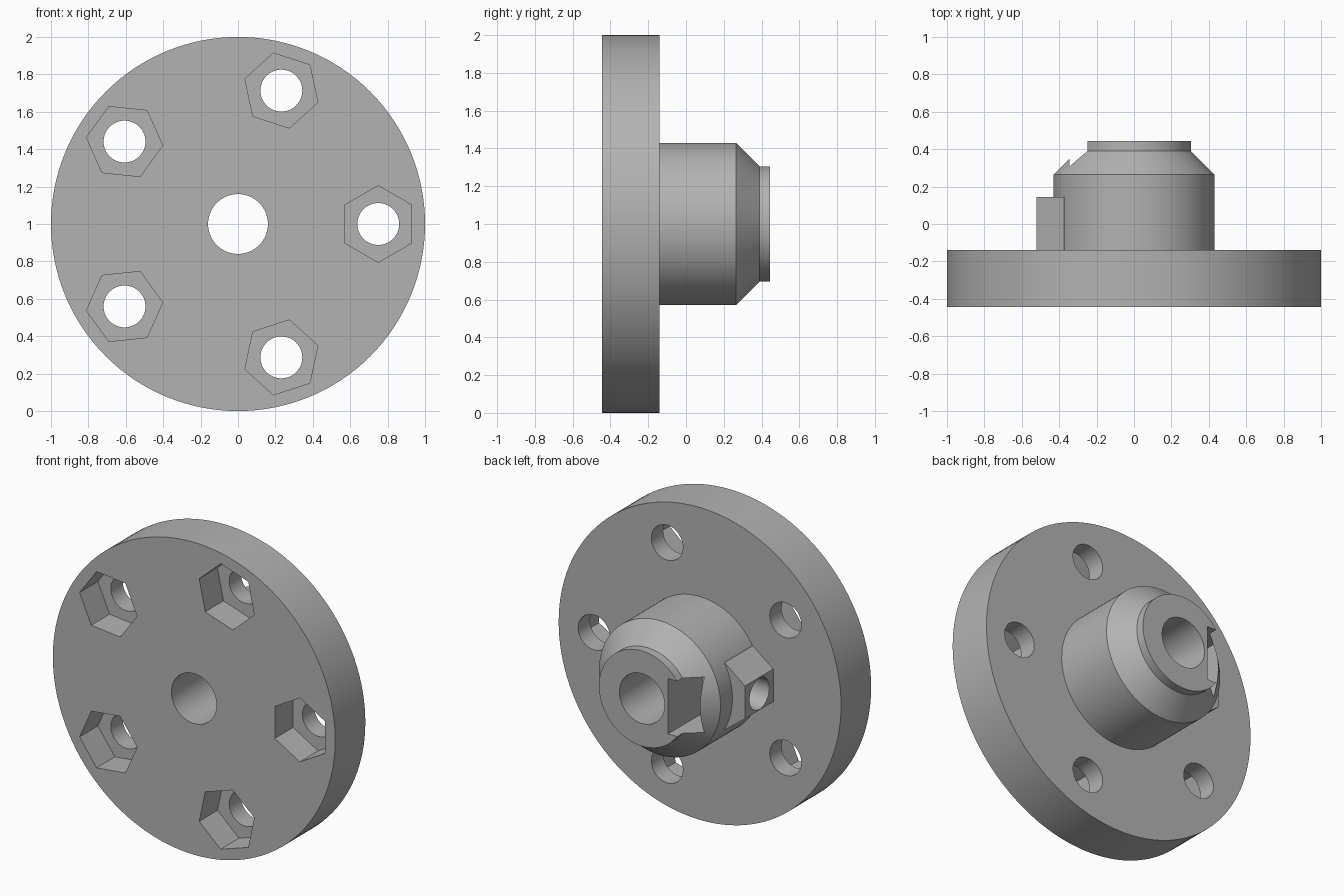
import bpy, bmesh
from math import sin, cos, pi, radians
from mathutils import Vector

CENTRE_Z = 1.0

if "Cube" in bpy.data.objects:
    bpy.data.objects.remove(bpy.data.objects["Cube"], do_unlink=True)

grey = bpy.data.materials.new("mid_grey")
grey.use_nodes = True
colour = (0.45, 0.45, 0.45, 1)
grey.diffuse_color = colour
grey.node_tree.nodes["Principled BSDF"].inputs["Base Color"].default_value = colour


def finish(name, bm):
    bmesh.ops.recalc_face_normals(bm, faces=bm.faces)
    mesh = bpy.data.meshes.new(name)
    bm.to_mesh(mesh)
    bm.free()
    mesh.materials.append(grey)
    obj = bpy.data.objects.new(name, mesh)
    bpy.context.collection.objects.link(obj)
    return obj


def ring(radius, sides, u=0, v=0, turn=0):
    """Regular polygon around (u, v)."""
    return [(u + radius * cos(turn + 2 * pi * i / sides),
             v + radius * sin(turn + 2 * pi * i / sides)) for i in range(sides)]


def prism(name, outline, start, end, axis="Y"):
    """Extrude an outline: (x, z) points along Y, or (y, z) points along X."""
    bm = bmesh.new()

    def place(u, v, d):
        p = (u, d, v) if axis == "Y" else (d, u, v)
        return bm.verts.new(Vector(p) + Vector((0, 0, CENTRE_Z)))

    a = [place(u, v, start) for u, v in outline]
    b = [place(u, v, end) for u, v in outline]
    bm.faces.new(a)
    bm.faces.new(b)
    for i in range(len(a)):
        j = (i + 1) % len(a)
        bm.faces.new((a[i], a[j], b[j], b[i]))
    return finish(name, bm)


def lathe(name, profile, sides):
    """Turn (radius, y) points around the Y axis, with flat ends."""
    bm = bmesh.new()
    rings = [[bm.verts.new((x, y, z + CENTRE_Z)) for x, z in ring(r, sides)]
             for r, y in profile]
    bm.faces.new(rings[0])
    bm.faces.new(rings[-1])
    for a, b in zip(rings, rings[1:]):
        for i in range(sides):
            j = (i + 1) % sides
            bm.faces.new((a[i], a[j], b[j], b[i]))
    return finish(name, bm)


def combine(target, tool, operation):
    mod = target.modifiers.new(operation.lower(), "BOOLEAN")
    mod.object = tool
    mod.operation = operation
    mod.solver = "EXACT"
    bpy.context.view_layer.objects.active = target
    bpy.ops.object.modifier_apply(modifier=mod.name)
    bpy.data.objects.remove(tool, do_unlink=True)


# Disc with stepped, chamfered hub
hub = lathe("wheel_hub", [(1, -0.445), (1, -0.14), (0.43, -0.14), (0.43, 0.265),
                          (0.305, 0.39), (0.305, 0.445)], 128)

# Tapered set screw boss on the hub side
boss = prism("screw_boss", [(-0.52, -0.105), (-0.52, 0.105), (-0.375, 0.215),
                            (-0.25, 0.215), (-0.25, -0.215), (-0.375, -0.215)],
             -0.2, 0.145)
combine(hub, boss, "UNION")

# Centre bore
combine(hub, prism("bore_cutter", ring(0.16, 64), -0.6, 0.6), "DIFFERENCE")

# Set screw hole and the slot for its captive nut
combine(hub, prism("screw_cutter", ring(0.1, 48), -0.6, -0.05, "X"), "DIFFERENCE")
slot = [(0.6, -0.177), (0.6, 0.177), (-0.1, 0.177), (-0.205, 0), (-0.1, -0.177)]
combine(hub, prism("slot_cutter", slot, -0.345, -0.185, "X"), "DIFFERENCE")

# Five bolt holes with hexagonal nut pockets
for k in range(5):
    turn = radians(72 * k)
    u, v = 0.75 * cos(turn), 0.75 * sin(turn)
    combine(hub, prism("bolt_cutter", ring(0.112, 48, u, v), -0.6, 0), "DIFFERENCE")
    pocket = ring(0.205, 6, u, v, turn + pi / 6)
    combine(hub, prism("pocket_cutter", pocket, -0.6, -0.26), "DIFFERENCE")

# Smooth the round walls, keep the edges crisp
bpy.ops.object.select_all(action="DESELECT")
hub.select_set(True)
bpy.context.view_layer.objects.active = hub
bpy.ops.object.shade_smooth_by_angle(angle=radians(25))
